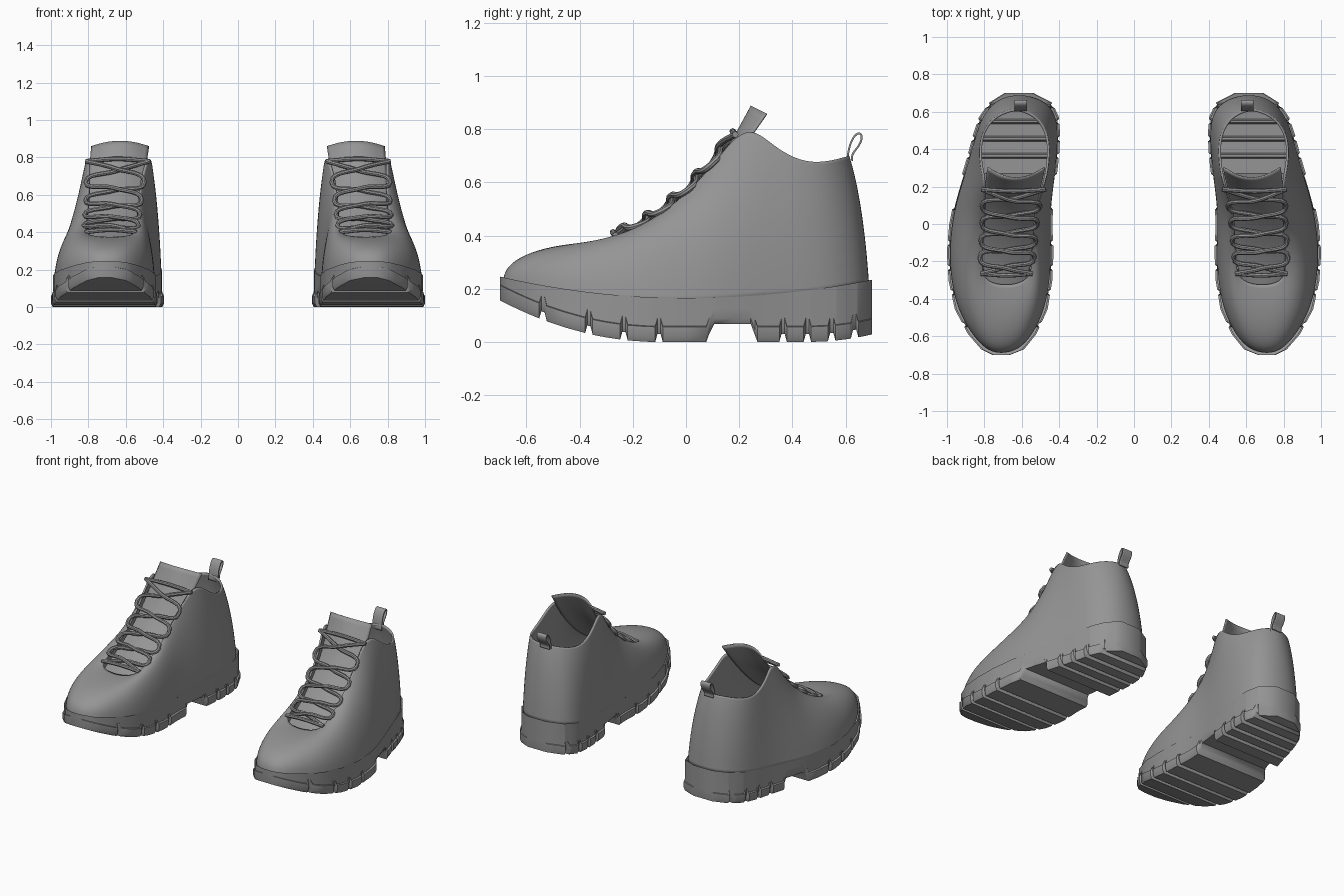
import bpy, bmesh, math
from mathutils import Vector

if "Cube" in bpy.data.objects:
    bpy.data.objects.remove(bpy.data.objects["Cube"])

grey = bpy.data.materials.new("grey")
grey.diffuse_color = (0.3, 0.3, 0.3, 1)
grey.use_nodes = True
grey.node_tree.nodes["Principled BSDF"].inputs["Base Color"].default_value = grey.diffuse_color

# Stations from toe to heel: sole edge y, inner x, outer x; top edge y, inner x, outer x, z
ST = [
    (-.690, .675, .745, -.325, .66, .71, .375), (-.660, .60, .805, -.315, .61, .76, .378),
    (-.580, .535, .875, -.29, .57, .795, .385), (-.450, .475, .945, -.25, .55, .81, .40),
    (-.300, .45, .978, -.17, .545, .81, .435), (-.150, .443, .988, -.07, .535, .805, .50),
    (0, .45, .975, .03, .525, .80, .585), (.120, .443, .95, .12, .51, .80, .69),
    (.220, .43, .92, .19, .485, .80, .78), (.300, .42, .895, .26, .465, .81, .80),
    (.380, .412, .872, .33, .455, .825, .735), (.470, .408, .848, .43, .45, .828, .677),
    (.560, .413, .818, .52, .475, .80, .675), (.640, .45, .762, .585, .53, .735, .692),
    (.690, .55, .68, .615, .605, .655, .70),
]


def sole_top(y):
    return .165 + (.17 if y < 0 else .145) * y * y


def interp(y, key, col):
    """Read one station column at a given y."""
    for a, b in zip(ST, ST[1:]):
        if y <= b[key]:
            t = max(0, (y - a[key]) / (b[key] - a[key]))
            return a[col] + (b[col] - a[col]) * t
    return ST[-1][col]


def finish(ob, subsurf=0, thick=0, offset=-1):
    """Add smoothing, thickness and the second boot."""
    ob.data.materials.clear()
    ob.data.materials.append(grey)
    bpy.ops.object.select_all(action='DESELECT')
    bpy.context.view_layer.objects.active = ob
    ob.select_set(True)
    if subsurf:
        m = ob.modifiers.new("smooth", 'SUBSURF')
        m.levels = m.render_levels = subsurf
        m.boundary_smooth = 'PRESERVE_CORNERS'
        bpy.ops.object.shade_smooth()
    else:
        bpy.ops.object.shade_smooth_by_angle(angle=math.radians(40))
    if thick:
        m = ob.modifiers.new("thickness", 'SOLIDIFY')
        m.thickness, m.offset = thick, offset
    m = ob.modifiers.new("pair", 'MIRROR')
    m.use_mirror_merge = False


def loft(name, rows, ring=False, caps=False, **kw):
    """Bridge rows of points into a surface."""
    bm = bmesh.new()
    vs = [[bm.verts.new(p) for p in r] for r in rows]
    n = len(rows[0])
    for a, b in zip(vs, vs[1:]):
        for i in range(n if ring else n - 1):
            j = (i + 1) % n
            bm.faces.new((a[i], a[j], b[j], b[i]))
    if caps:
        bm.faces.new(vs[0])
        bm.faces.new(vs[-1])
    bmesh.ops.recalc_face_normals(bm, faces=bm.faces)
    me = bpy.data.meshes.new(name)
    bm.to_mesh(me)
    bm.free()
    ob = bpy.data.objects.new(name, me)
    bpy.context.collection.objects.link(ob)
    finish(ob, **kw)


# Upper: meridians from the sole edge to the collar and throat edge
loop = [(s, 1, 4) for s in ST] + [(s, 2, 5) for s in reversed(ST)]
rows = []
for k in range(8):
    lin = k / 7
    f = lin * math.pi / 2
    row = []
    for s, b, t in loop:
        r = min(1, max(.42, 1 - (s[6] - .375) / .4))
        h = r * (1 - math.cos(f)) + (1 - r) * lin
        v = r * math.sin(f) ** .9 + (1 - r) * lin
        z0 = sole_top(s[0]) - .015
        row.append((s[b] + (s[t] - s[b]) * h, s[0] + (s[3] - s[0]) * h, z0 + (s[6] - z0) * v))
    rows.append(row)
loft("upper", rows, ring=True, subsurf=2, thick=.012)

# Sole: open-topped shell with tread grooves, raised arch and lugs standing out at the sides
GROOVES = [-.53, -.36, -.23, -.10, .36, .45, .54, .625]
ARCH = (.075, .265)
ys = {s[0] for s in ST} | {-.675, -.63, .605, .67}
for g in GROOVES:
    ys = {y for y in ys if abs(y - g) > .02} | {g - .014, g - .006, g + .006, g + .014}
ys = {y for y in ys if not ARCH[0] - .01 < y < ARCH[1] + .01}
ys |= {ARCH[0], ARCH[0] + .012, ARCH[0] + .03, .17, ARCH[1] - .025, ARCH[1] - .01, ARCH[1]}
rows = []
for y in sorted(ys):
    rise = .45 * min(0, y + .1) ** 2 + .5 * max(0, y - .45) ** 2
    grow = .011
    if any(abs(y - g) < .008 for g in GROOVES):
        rise, grow = rise + .03, 0
    if ARCH[0] < y < ARCH[1]:
        edge = min(y - ARCH[0], ARCH[1] - y)
        rise, grow = rise + .068 * min(1, edge / .025), 0
    a, b = interp(y, 0, 1) - .002, interp(y, 0, 2) + .002
    top = sole_top(y)
    mid = min(rise + .06, top - .02)
    half = [(0, top), (0, mid), (grow, mid - .003), (grow, rise + .02), (grow - .01, rise)]
    rows.append([(a - d, y * 1.014, z) for d, z in half]
                + [(b + d, y * 1.014, z) for d, z in reversed(half)])
loft("sole", rows, caps=True)

# Tongue: arched strip under the throat, standing above the collar
TONGUE = [(-.34, .355, .685, .10), (-.25, .385, .68, .13), (-.16, .43, .677, .132),
          (-.07, .49, .67, .134), (.03, .575, .662, .137), (.12, .68, .655, .143),
          (.185, .785, .642, .152), (.24, .89, .63, .155)]
rows = []
for i, (y, z, cx, hw) in enumerate(TONGUE):
    back = .015 + .045 * (i / 7) ** 3
    rows.append([(cx + hw * u, y + back * u * u, z - (.015 + .015 * i / 7) * u * u)
                 for u in (-1, -.6, -.2, .2, .6, 1)])
loft("tongue", rows, subsurf=2, thick=.008)

# Pull tab: ribbon loop at the heel
TAB = [(.605, .66), (.608, .71), (.62, .755), (.64, .785), (.66, .785), (.662, .76),
       (.645, .73), (.622, .705), (.625, .68)]
loft("pull_tab", [[(x, y, z) for x in (.572, .606, .64)] for y, z in TAB],
     subsurf=2, thick=.007, offset=0)


def tube(name, pts, radius):
    cu = bpy.data.curves.new(name, 'CURVE')
    cu.dimensions = '3D'
    cu.bevel_depth, cu.bevel_resolution, cu.resolution_u = radius, 2, 6
    sp = cu.splines.new('BEZIER')
    sp.bezier_points.add(len(pts) - 1)
    for bp, p in zip(sp.bezier_points, pts):
        bp.co = p
        bp.handle_left_type = bp.handle_right_type = 'AUTO'
    cu.use_fill_caps = True
    ob = bpy.data.objects.new(name, cu)
    bpy.context.collection.objects.link(ob)
    bpy.ops.object.select_all(action='DESELECT')
    bpy.context.view_layer.objects.active = ob
    ob.select_set(True)
    bpy.ops.object.convert(target='MESH')
    finish(bpy.context.object)


# Laces: two opposite zigzags between six pairs of eyelets, plus end bars
EYE = [-.265, -.18, -.09, .005, .095, .185]


def eyelet(i, side):
    y = EYE[i]
    x = interp(y, 3, 4) - .014 if side == 0 else interp(y, 3, 5) + .014
    return Vector((x, y, interp(y, 3, 6) + .006))


up = Vector((0, -.016, .02))
for start in (0, 1):
    pts = []
    for i in range(6):
        p = eyelet(i, (i + start) % 2)
        if pts:
            pts.append((pts[-1] + p) / 2 + up * (.9 if (i + start) % 2 else .3))
        pts.append(p)
    tube("lace", pts, .012)
for i in (0, 5):
    a, b = eyelet(i, 0), eyelet(i, 1)
    tube("lace_bar", [a, (a + b) / 2 + up * .6, b], .012)
